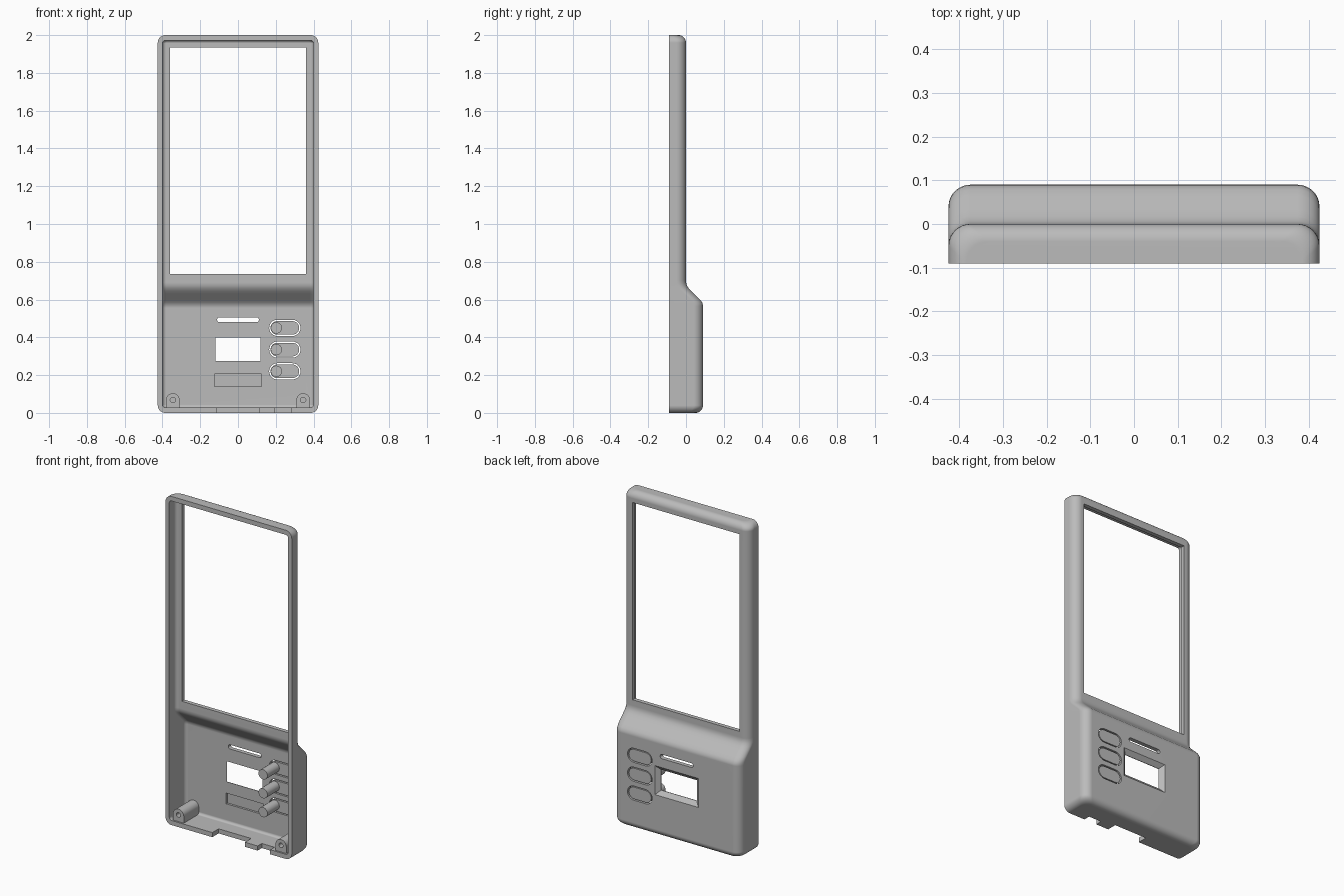
import bpy, bmesh
from math import sin, cos, pi

if "Cube" in bpy.data.objects:
    bpy.data.objects.remove(bpy.data.objects["Cube"])

grey = bpy.data.materials.new("casing_grey")
grey.use_nodes = True
COLOUR = (0.5, 0.5, 0.5, 1)
grey.diffuse_color = COLOUR
grey.node_tree.nodes["Principled BSDF"].inputs["Base Color"].default_value = COLOUR

FRONT, WALL = -0.09, 0.025
# Back profile through the sloped shoulder: (height, depth)
SHOULDER = [(0.565, 0.09), (0.58, 0.088), (0.595, 0.079), (0.61, 0.064), (0.64, 0.033),
            (0.655, 0.018), (0.67, 0.007), (0.685, 0.0015), (0.70, 0.0)]


def make(name, bm):
    bmesh.ops.recalc_face_normals(bm, faces=bm.faces)
    mesh = bpy.data.meshes.new(name)
    bm.to_mesh(mesh)
    bm.free()
    mesh.materials.append(grey)
    ob = bpy.data.objects.new(name, mesh)
    bpy.context.collection.objects.link(ob)
    return ob


def loft(name, rings):
    """Bridge equal-length closed rings and cap both ends."""
    bm = bmesh.new()
    loops = [[bm.verts.new(p) for p in ring] for ring in rings]
    n = len(loops[0])
    for a, b in zip(loops, loops[1:]):
        for i in range(n):
            j = (i + 1) % n
            bm.faces.new((a[i], a[j], b[j], b[i]))
    bm.faces.new(loops[0])
    bm.faces.new(loops[-1])
    return make(name, bm)


def arc(cx, cy, r, start, end, steps=8):
    return [(cx + r * cos(start + (end - start) * i / steps),
             cy + r * sin(start + (end - start) * i / steps)) for i in range(steps + 1)]


def prism(name, outline, y0, y1, back_outline=None):
    """Extrude an x-z outline along y, optionally flaring to another outline."""
    return loft(name, [[(x, y0, z) for x, z in outline],
                       [(x, y1, z) for x, z in back_outline or outline]])


def rect(x0, x1, z0, z1):
    return [(x0, z0), (x1, z0), (x1, z1), (x0, z1)]


def stadium(cx, cz, half, r):
    return arc(cx + half, cz, r, -pi / 2, pi / 2, 12) + arc(cx - half, cz, r, pi / 2, 3 * pi / 2, 12)


def disc(cx, cz, r):
    return arc(cx, cz, r, 0, 2 * pi, 24)[:-1]


def shell(name, half_w, z0, z1, inset, front, end_r, side_r):
    """Rounded tray shape stacked from horizontal sections."""
    levels = []
    for i in range(9):
        a = pi / 2 * i / 8
        levels.append((z0 + end_r * (1 - cos(a)), SHOULDER[0][1], end_r * (1 - sin(a))))
    levels += [(z - inset * 0.4, y, 0) for z, y in SHOULDER]
    for i in range(8, -1, -1):
        a = pi / 2 * i / 8
        levels.append((z1 - end_r * (1 - cos(a)), SHOULDER[-1][1], end_r * (1 - sin(a))))
    rings = []
    for z, depth, shrink in levels:
        w, y = half_w - shrink, depth - inset - shrink
        r = min(side_r, y - front - 0.002)
        section = [(-w, front), (w, front)]
        section += arc(w - r, y - r, r, 0, pi / 2) + arc(r - w, y - r, r, pi / 2, pi)
        rings.append([(px, py, z) for px, py in section])
    return loft(name, rings)


def cut(target, cutter):
    cutter.hide_render = True
    mod = target.modifiers.new("cut", "BOOLEAN")
    mod.operation, mod.solver, mod.object = "DIFFERENCE", "EXACT", cutter
    bpy.context.view_layer.objects.active = target
    bpy.ops.object.modifier_apply(modifier=mod.name)
    bpy.data.objects.remove(cutter)


# Hollow casing, open at the front
casing = shell("casing", 0.425, 0, 2, 0, FRONT, 0.04, 0.05)
cut(casing, shell("cavity", 0.40, 0.028, 1.972, WALL, -0.2, 0.015, 0.02))

# Screen opening, speaker slot and flared window
cut(casing, prism("screen_hole", rect(-0.36, 0.36, 0.735, 1.935), -0.06, 0.05))
cut(casing, prism("slot_hole", stadium(0, 0.493, 0.098, 0.013), 0.03, 0.15))
cut(casing, prism("window_hole", rect(-0.12, 0.12, 0.275, 0.40), 0.03, 0.15))
cut(casing, prism("window_flare", rect(-0.12, 0.12, 0.275, 0.40), 0.068, 0.098,
                  rect(-0.155, 0.155, 0.24, 0.435)))
# Shallow inner pocket
cut(casing, prism("pocket", rect(-0.125, 0.125, 0.14, 0.205), 0.03, 0.078))
# Connector notches in the bottom wall
cut(casing, prism("wide_notch", rect(-0.11, 0.11, -0.05, 0.05), -0.2, -0.03))
cut(casing, prism("small_notch", rect(0.195, 0.28, -0.05, 0.05), -0.2, -0.05))

parts = [casing]

# Push buttons with plungers reaching forward
for label, z in (("upper", 0.45), ("middle", 0.335), ("lower", 0.22)):
    cut(casing, prism("button_hole", stadium(0.248, z, 0.04, 0.043), 0.03, 0.15))
    parts.append(prism(label + "_button", stadium(0.248, z, 0.04, 0.036), 0.065, 0.088))
    parts.append(prism(label + "_plunger", disc(0.203, z, 0.03), -0.05, 0.07))

# Screw bosses in the bottom corners
for label, x in (("left", 0.345), ("right", -0.345)):
    outline = arc(x, 0.068, 0.036, 0, pi, 16) + [(x - 0.036, 0.02), (x + 0.036, 0.02)]
    boss = prism(label + "_screw_boss", outline, -0.08, 0.07)
    cut(boss, prism("screw_hole", disc(x, 0.068, 0.014), -0.2, 0.03))
    parts.append(boss)

# Smooth rounded surfaces, crisp edges
for ob in parts:
    bpy.ops.object.select_all(action="DESELECT")
    ob.select_set(True)
    bpy.context.view_layer.objects.active = ob
    bpy.ops.object.shade_smooth_by_angle(angle=pi / 6)
    ob.modifiers.new("even_normals", "WEIGHTED_NORMAL").keep_sharp = True
